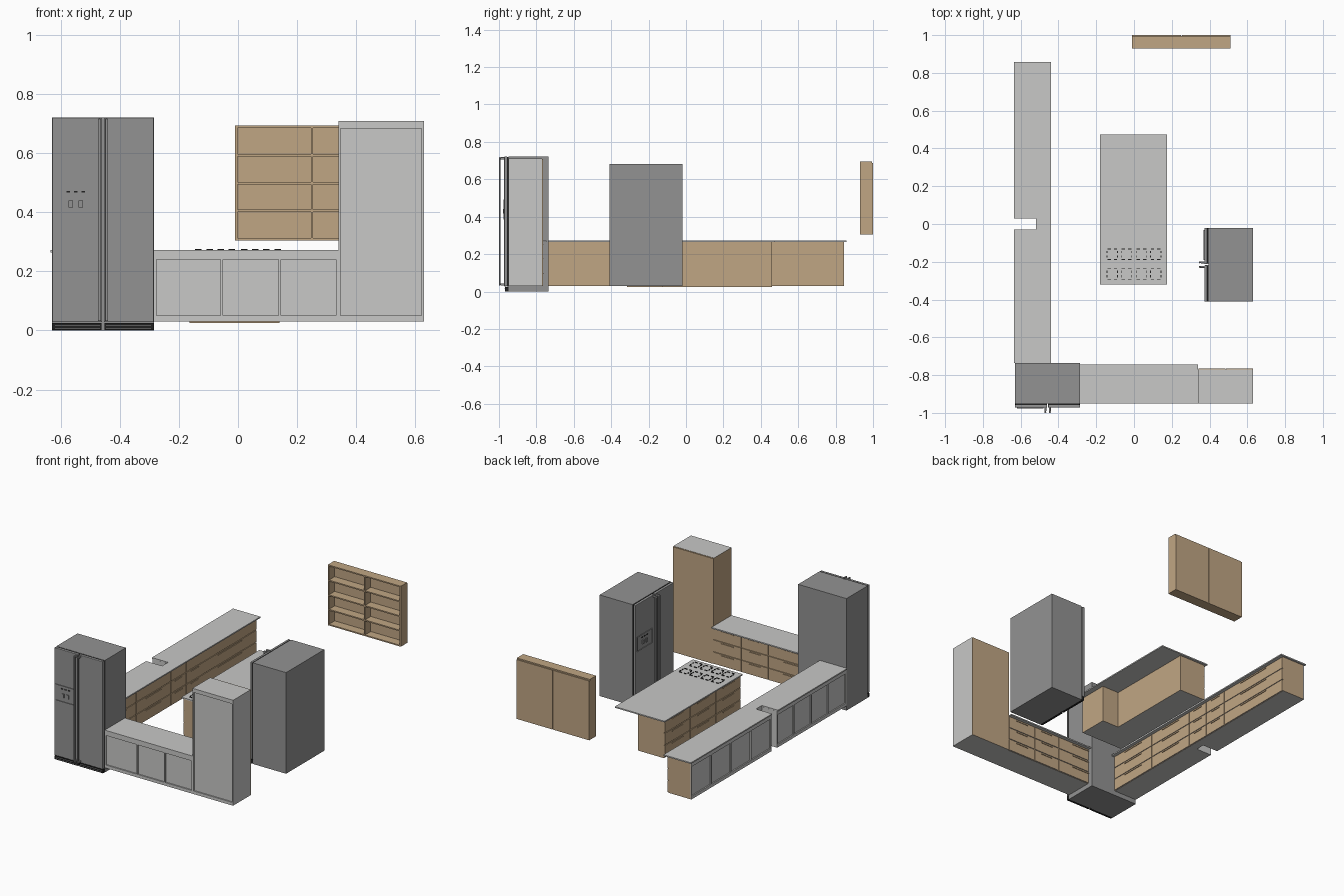
import bpy, bmesh, math
from mathutils import Matrix, Vector

cube = bpy.data.objects.get("Cube")
if cube:
    bpy.data.objects.remove(cube)


def material(name, rgb):
    m = bpy.data.materials.new(name)
    m.use_nodes = True
    m.diffuse_color = (*rgb, 1)
    m.node_tree.nodes["Principled BSDF"].inputs["Base Color"].default_value = (*rgb, 1)
    return m


MATS = [material("light grey", (0.58, 0.58, 0.57)),
        material("wood tan", (0.53, 0.38, 0.23)),
        material("steel grey", (0.29, 0.29, 0.29)),
        material("black", (0.015, 0.015, 0.015))]
GREY, TAN, STEEL, BLACK = range(4)
DIRS = {"-x": (-1, 0, 0), "+x": (1, 0, 0), "-y": (0, -1, 0),
        "+y": (0, 1, 0), "-z": (0, 0, -1), "+z": (0, 0, 1)}


def boxes(name, spans, mat, grey_sides=(), place=None, bevel=0):
    """One object from boxes (x0,x1,y0,y1,z0,z1); faces toward grey_sides turn grey."""
    bm = bmesh.new()
    for x0, x1, y0, y1, z0, z1 in spans:
        mtx = Matrix.Translation(((x0 + x1) / 2, (y0 + y1) / 2, (z0 + z1) / 2))
        mtx = mtx @ Matrix.Diagonal((x1 - x0, y1 - y0, z1 - z0, 1))
        bmesh.ops.create_cube(bm, size=1, matrix=mtx)
    bm.normal_update()
    for f in bm.faces:
        f.material_index = mat
        if any(f.normal.dot(Vector(DIRS[s])) > 0.9 for s in grey_sides):
            f.material_index = GREY
    if place:
        bmesh.ops.transform(bm, matrix=place, verts=bm.verts)
    me = bpy.data.meshes.new(name)
    bm.to_mesh(me)
    bm.free()
    for m in MATS:
        me.materials.append(m)
    ob = bpy.data.objects.new(name, me)
    bpy.context.collection.objects.link(ob)
    if bevel:
        mod = ob.modifiers.new("soft edges", "BEVEL")
        mod.width, mod.segments = bevel, 2
    return ob


def turned(x, y, z, degrees):
    return Matrix.Translation((x, y, z)) @ Matrix.Rotation(math.radians(degrees), 4, "Z")


LOW, TOP, SLAB = 0.03, 0.265, 0.273


def drawers(name, edges, place, rows=3):
    """Drawer fronts along local x, facing local -y, each with a slim pull."""
    fronts, pulls = [], []
    step = (TOP - LOW) / rows
    for a, b in zip(edges, edges[1:]):
        for r in range(rows):
            z = LOW + r * step
            fronts.append((a + .002, b - .002, -.006, 0, z + .002, z + step - .002))
            c, half = (a + b) / 2, (b - a) * .22
            pulls.append((c - half, c + half, -.01, -.006, z + step - .014, z + step - .01))
    boxes(name + "_fronts", fronts, TAN, ("-z",), place)
    boxes(name + "_pulls", pulls, TAN, (), place)


def panelling(name, edges, top, place):
    """Grey frame around recessed panels, facing local -y."""
    a, b, t = edges[0], edges[-1], .008
    bars = [(a, b, 0, t, LOW, .05), (a, b, 0, t, top - .025, top)]
    for i, e in enumerate(edges):
        x = min(max(e, a + .004), b - .004)
        bars.append((x - .004, x + .004, 0, t, .05, top - .025))
    boxes(name, bars, GREY, (), place)


# Front run with raised pantry
boxes("front_run_carcass", [(-.44, .34, -.942, -.771, LOW, TOP)], TAN, ("-y", "-z"))
boxes("front_run_counter", [(-.44, .34, -.95, -.745, TOP, SLAB)], GREY)
drawers("front_run", [-.34, -.14, .05, .44], turned(0, -.771, 0, 180))
panelling("front_run_panels", [-.285, -.055, .142, .34], TOP, turned(0, -.95, 0, 0))
boxes("pantry_carcass", [(.34, .63, -.942, -.771, LOW, .71)], TAN, ("-y", "-z", "+x", "+z"))
boxes("pantry_doors", [(.341, .484, -.771, -.765, LOW, .708),
                       (.486, .629, -.771, -.765, LOW, .708)], TAN, ("-z",))
panelling("pantry_panel", [.34, .63], .71, turned(0, -.95, 0, 0))

# Side run, notched around a wall column
boxes("side_run_carcass", [(-.622, -.466, -.735, -.03, LOW, TOP),
                           (-.622, -.466, .03, .845, LOW, TOP),
                           (-.52, -.466, -.03, .03, LOW, TOP)], TAN, ("-x", "-z"))
boxes("notch_lining", [(-.63, -.52, -.033, -.0295, LOW, TOP),
                       (-.63, -.52, .0295, .033, LOW, TOP)], GREY)
boxes("side_run_counter", [(-.635, -.44, -.735, -.03, TOP, SLAB),
                           (-.635, -.44, .03, .857, TOP, SLAB),
                           (-.52, -.44, -.03, .03, TOP, SLAB)], GREY)
drawers("side_run", [-.735, -.38, -.03, .13, .3, .845], turned(-.466, 0, 0, 90))
panelling("side_panels_front", [.03, .2, .38, .55, .735], TOP, turned(-.63, 0, 0, -90))
panelling("side_panels_back", [-.845, -.64, -.44, -.235, -.03], TOP, turned(-.63, 0, 0, -90))

# Island with seating overhang
boxes("island_carcass", [(-.164, .02, -.315, .46, .025, TOP),
                         (.02, .14, -.315, -.125, .025, TOP)], TAN, ("-z",))
boxes("island_counter", [(-.18, .175, -.32, .475, TOP, SLAB)], GREY)
drawers("island", [-.46, -.2, .06, .315], turned(-.164, 0, 0, -90))

# Cooktop grates: broken rings of short bars
grates = []
for cx in (-.115, -.04, .04, .115):
    for cy in (-.265, -.16):
        for sx in (-1, 1):
            for sy in (-1, 1):
                x, y = cx + sx * .017, cy + sy * .028
                grates.append((x - .009, x + .009, y - .002, y + .002, SLAB, SLAB + .004))
                x, y = cx + sx * .028, cy + sy * .012
                grates.append((x - .002, x + .002, y - .006, y + .006, SLAB, SLAB + .004))
boxes("cooktop_grates", grates, BLACK)

# Wall shelf, open toward the front
Z0, Z1, T = .305, .695, .008
shelf = [(x, x + T, .93, .994, Z0, Z1) for x in (-.01, .247, .502)]
shelf += [(-.01, .51, .93, .994, z, z + T) for z in (Z0, .402, .495, .59, Z1 - T)]
boxes("wall_shelf", shelf, TAN)
boxes("wall_shelf_back", [(-.01, .51, .988, .994, Z0, Z1),
                          (-.01, .25, .994, 1, Z0, Z1 - .008),
                          (.253, .51, .994, 1, Z0, Z1 - .008)], TAN)


def fridge(name, w, d, h, place):
    """Two-door fridge, front toward local -y, body starting at local y = 0."""
    r = w / 2
    base = .028
    boxes(name + "_body", [(-r, r, 0, d, 0, h)], STEEL, (), place)
    boxes(name + "_gasket", [(s * r / 2 - r / 2 + .003, s * r / 2 + r / 2 - .003,
                              -.007, 0, base, h - .002) for s in (-1, 1)], BLACK, (), place)
    boxes(name + "_doors", [(-r, -.003, -.022, -.007, base, h),
                            (.003, r, -.022, -.007, base, h)], STEEL, (), place, .003)
    boxes(name + "_grille", [(-r, -.005, -.018, 0, .001, .025),
                             (.005, r, -.018, 0, .001, .025)], BLACK, (), place)
    boxes(name + "_grille_slats", [(s * r / 2 - r * .44, s * r / 2 + r * .44, -.02, -.018, z, z + .002)
                                   for s in (-1, 1) for z in (.007, .017)], STEEL, (), place)
    # Long pulls with stand-offs at both ends
    pulls = []
    for s in (-1, 1):
        x = s * .012
        pulls.append((x - .005, x + .005, -.05, -.043, base + .004, h - .004))
        pulls += [(x - .005, x + .005, -.043, -.02, z, z + .012)
                  for z in (base + .004, h - .016)]
    boxes(name + "_handles", pulls, STEEL, (), place, .002)
    # Ice and water dispenser
    x0, x1, z0, z1 = -r * .94, -r * .13, h * .535, h * .68
    t = .003
    boxes(name + "_dispenser_frame", [(x0, x1, -.026, -.021, z0, z0 + t),
                                      (x0, x1, -.026, -.021, z1 - t, z1),
                                      (x0, x0 + t, -.026, -.021, z0, z1),
                                      (x1 - t, x1, -.026, -.021, z0, z1)], STEEL, (), place)
    c = (x0 + x1) / 2
    boxes(name + "_dispenser_levers", [(c + o - .008, c + o + .008, -.028, -.021, z0 + .03, z0 + .055)
                                       for o in (-.017, .017)], STEEL, (), place)
    boxes(name + "_dispenser_buttons", [(c + o - .006, c + o + .006, -.025, -.021, z1 - .024, z1 - .018)
                                        for o in (-.025, 0, .025)], BLACK, (), place)


fridge("corner_fridge", .345, .215, .722, turned(-.4575, -.95, 0, 0))
fridge("side_fridge", .39, .235, .652, turned(.395, -.215, .03, -90))
